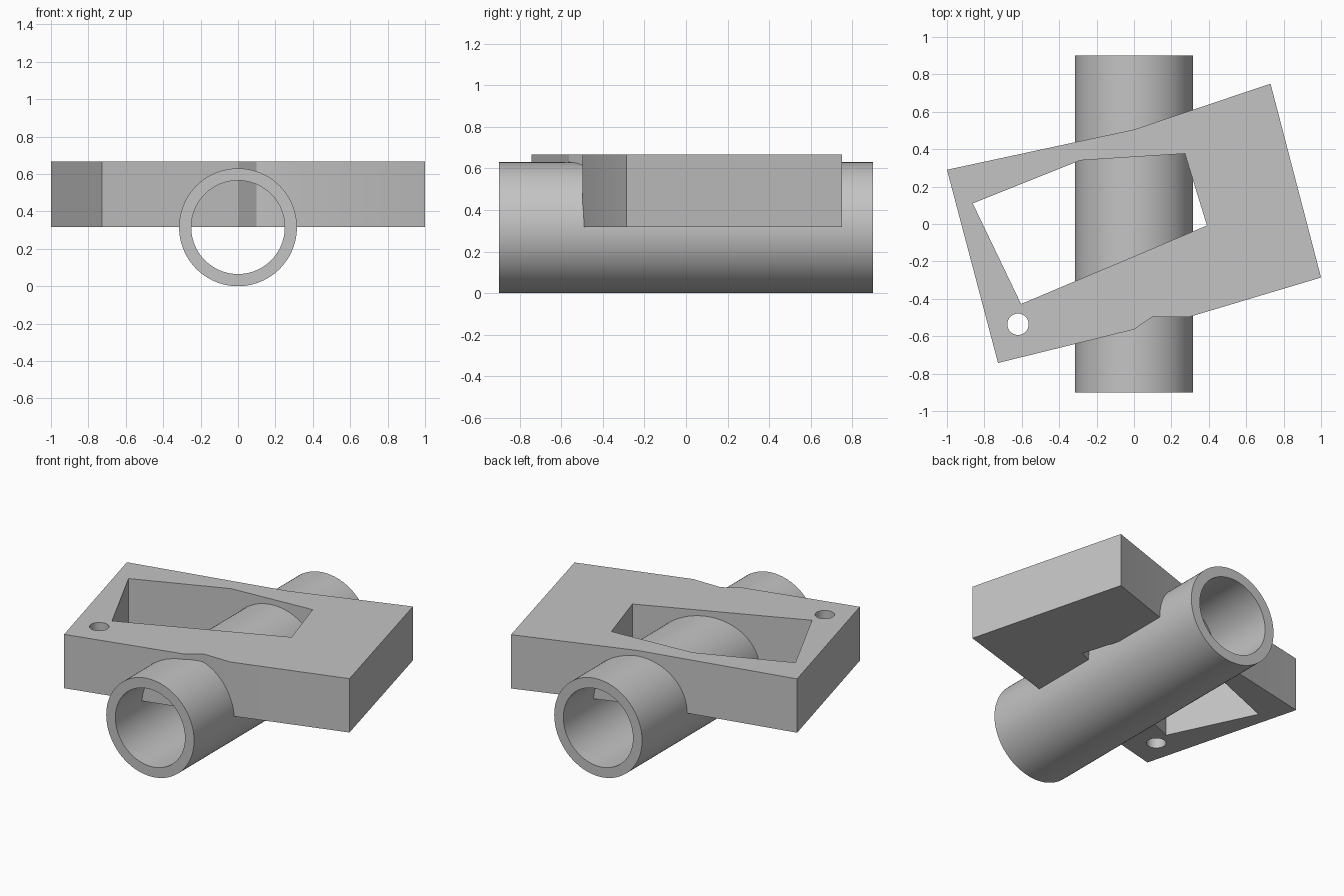
import bpy
import bmesh
from math import cos, sin, pi, radians

cube = bpy.data.objects.get("Cube")
if cube:
    bpy.data.objects.remove(cube, do_unlink=True)

RADIUS, BORE, LENGTH = 0.315, 0.25, 1.8
PLATE_BOTTOM, PLATE_TOP = 0.317, 0.666

grey = bpy.data.materials.new("plain grey")
grey.use_nodes = True
COLOUR = (0.55, 0.55, 0.55, 1)
grey.diffuse_color = COLOUR
grey.node_tree.nodes["Principled BSDF"].inputs["Base Color"].default_value = COLOUR


def circle(radius, sides, cx=0.0, cy=0.0):
    angles = [2 * pi * i / sides for i in range(sides)]
    return [(cx + radius * cos(a), cy + radius * sin(a)) for a in angles]


def extruded(name, loops, depth, location, tilt=0.0):
    """Extrude an outline, with the further loops as holes, about its centre."""
    curve = bpy.data.curves.new(name, "CURVE")
    curve.dimensions = "2D"
    curve.fill_mode = "BOTH"
    curve.extrude = depth / 2
    for loop in loops:
        spline = curve.splines.new("POLY")
        spline.points.add(len(loop) - 1)
        for point, (x, y) in zip(spline.points, loop):
            point.co = (x, y, 0, 1)
        spline.use_cyclic_u = True
    obj = bpy.data.objects.new(name, curve)
    obj.location = location
    obj.rotation_euler.x = tilt
    bpy.context.collection.objects.link(obj)
    bpy.ops.object.select_all(action="DESELECT")
    obj.select_set(True)
    bpy.context.view_layer.objects.active = obj
    bpy.ops.object.convert(target="MESH")
    obj = bpy.context.view_layer.objects.active

    # Weld the caps to the walls
    bm = bmesh.new()
    bm.from_mesh(obj.data)
    bmesh.ops.remove_doubles(bm, verts=bm.verts, dist=1e-4)
    bmesh.ops.recalc_face_normals(bm, faces=bm.faces)
    bm.to_mesh(obj.data)
    bm.free()
    obj.data.materials.clear()
    obj.data.materials.append(grey)
    bpy.ops.object.shade_smooth_by_angle(angle=radians(20))
    return obj


# Hollow tube running front to back
extruded("tube", [circle(RADIUS, 96), circle(BORE, 96)], LENGTH,
         (0, 0, RADIUS), radians(90))

# Skewed plate with a five-sided window and a small round hole
outline = [(-1, 0.29), (-0.727, -0.743), (0, -0.564), (0.098, -0.497),
           (0.295, -0.497), (1, -0.286), (0.73, 0.75), (0, 0.505)]
window = [(-0.862, 0.11), (-0.604, -0.428), (0.39, -0.008),
          (0.272, 0.376), (-0.288, 0.34)]
pin_hole = circle(0.057, 40, -0.62, -0.536)
extruded("plate", [outline, window, pin_hole], PLATE_TOP - PLATE_BOTTOM,
         (0, 0, (PLATE_TOP + PLATE_BOTTOM) / 2))
